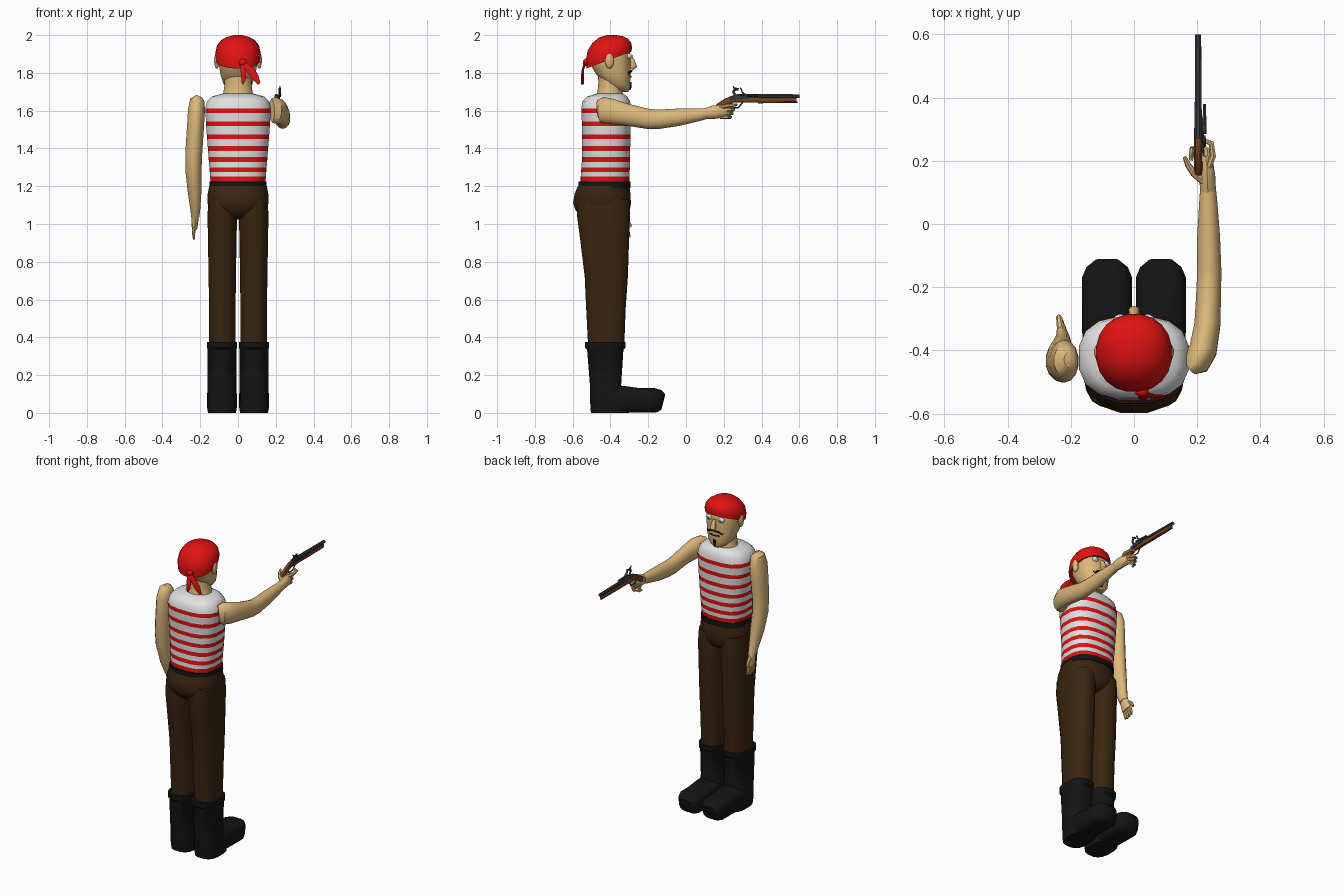
import bpy, bmesh, math
from mathutils import Vector as V


def material(name, rgb):
    m = bpy.data.materials.new(name)
    m.diffuse_color = (*rgb, 1)
    return m


SKIN = material("tan_skin", (0.72, 0.48, 0.20))
RED = material("bright_red", (0.75, 0.006, 0.006))
WHITE = material("off_white", (0.75, 0.75, 0.75))
BROWN = material("dark_brown", (0.042, 0.018, 0.005))
BLACK = material("soft_black", (0.007, 0.007, 0.008))
STEEL = material("gun_steel", (0.04, 0.045, 0.05))
WOOD = material("stock_wood", (0.20, 0.055, 0.015))
BLUE = material("eye_blue", (0.08, 0.22, 0.45))


def skin(name, rings, mats, n=16, p=2.0, rule=None):
    """Loft rings of (centre, u axis, v axis), superellipse power p."""
    bm = bmesh.new()
    loops = []
    for c, u, v in rings:
        loop = []
        for i in range(n):
            a = 2 * math.pi * (i + 0.5) / n
            cx, cy = math.cos(a), math.sin(a)
            k = 2 / p
            loop.append(bm.verts.new(V(c) + V(u) * math.copysign(abs(cx) ** k, cx)
                                     + V(v) * math.copysign(abs(cy) ** k, cy)))
        loops.append(loop)
    for a, b in zip(loops, loops[1:]):
        for i in range(n):
            bm.faces.new((a[i], a[(i + 1) % n], b[(i + 1) % n], b[i]))
    bm.faces.new(loops[0][::-1])
    bm.faces.new(loops[-1])
    bmesh.ops.recalc_face_normals(bm, faces=bm.faces)
    if rule:
        for f in bm.faces:
            f.material_index = rule(f.calc_center_median())
    me = bpy.data.meshes.new(name)
    bm.to_mesh(me)
    bm.free()
    for m in mats:
        me.materials.append(m)
    ob = bpy.data.objects.new(name, me)
    bpy.context.collection.objects.link(ob)
    return ob


def stack(name, rows, mats, x=0.0, **kw):
    """Upright loft; rows are (z, back y, front y, half width)."""
    rings = [((x, (b + f) / 2, z), (w, 0, 0), (0, (f - b) / 2, 0)) for z, b, f, w in rows]
    return skin(name, rings, mats, **kw)


def tube(name, pts, mat, n=10, p=2.0):
    """Tube through (x, y, z, radius across, radius other way)."""
    P = [V(q[:3]) for q in pts]
    rings = []
    for i, q in enumerate(pts):
        t = (P[min(i + 1, len(P) - 1)] - P[max(i - 1, 0)]).normalized()
        ref = V((1, 0, 0)) if abs(t.x) < 0.8 else V((0, 1, 0))
        u = (ref - t * ref.dot(t)).normalized()
        rings.append((P[i], u * q[3], t.cross(u) * q[-1]))
    return skin(name, rings, [mat], n=n, p=p)


def ball(name, c, r, mat, n=12):
    rings = [((c[0], c[1], c[2] + r[2] * math.sin(a)), (r[0] * math.cos(a), 0, 0), (0, r[1] * math.cos(a), 0))
             for a in [math.radians(-85 + 17 * k) for k in range(11)]]
    return skin(name, rings, [mat], n=n)


# Boots and trouser legs
for side, s in (("left", -1), ("right", 1)):
    x = 0.085 * s
    stack(side + "_boot_shaft", [(0, -.505, -.30, .075), (.03, -.508, -.30, .08), (.15, -.51, -.342, .077),
          (.335, -.525, -.33, .077), (.345, -.537, -.318, .081), (.375, -.537, -.318, .081)], [BLACK], x=x, p=2.8)
    tube(side + "_boot_foot", [(x, -.46, .07, .076, .07), (x, -.33, .072, .08, .072), (x, -.25, .066, .08, .066),
         (x, -.17, .066, .08, .066), (x, -.14, .063, .066, .06), (x, -.12, .058, .04, .042)], BLACK, n=16, p=3.5)
    stack(side + "_trouser_leg", [(.36, -.52, -.325, .07), (.55, -.53, -.318, .072), (.72, -.538, -.306, .073),
          (.9, -.56, -.30, .077), (1.05, -.58, -.294, .079), (1.13, -.575, -.30, .075)], [BROWN], x=x * .98, p=2.5)

# Hips and belt
stack("trouser_hips", [(1.025, -.52, -.35, .05), (1.045, -.565, -.31, .105), (1.075, -.588, -.295, .145),
      (1.11, -.60, -.289, .165), (1.16, -.592, -.292, .163), (1.2, -.575, -.297, .155)], [BROWN], p=2.4)
stack("belt", [(1.19, -.572, -.292, .154), (1.225, -.57, -.292, .152)], [BLACK], p=2.6)

# Striped sleeveless shirt: extra rings at every stripe edge
profile = [(1.215, -.562, -.298, .147), (1.35, -.552, -.294, .158), (1.5, -.552, -.292, .17), (1.61, -.556, -.29, .176),
           (1.65, -.55, -.294, .166), (1.675, -.525, -.31, .14), (1.69, -.475, -.33, .085)]
stripes = [1.238, 1.287, 1.342, 1.40, 1.462, 1.53, 1.60]


def at(z):
    for a, b in zip(profile, profile[1:]):
        if a[0] <= z <= b[0]:
            t = (z - a[0]) / (b[0] - a[0])
            return tuple(p + (q - p) * t for p, q in zip(a, b))


levels = sorted({r[0] for r in profile} | {z + d for z in stripes for d in (-.0125, .0125)})
stack("striped_shirt", [at(z) for z in levels], [WHITE, RED], p=2.6,
      rule=lambda c: int(any(abs(c.z - z) < .0125 for z in stripes)))

# Neck, head and ears
stack("neck", [(1.66, -.48, -.325, .09), (1.70, -.47, -.335, .078), (1.75, -.465, -.34, .072),
               (1.82, -.47, -.34, .075)], [SKIN])
stack("head", [(1.70, -.36, -.305, .025), (1.712, -.385, -.298, .05), (1.74, -.43, -.295, .077), (1.79, -.475, -.293, .094),
               (1.85, -.51, -.293, .103), (1.90, -.52, -.294, .107), (1.95, -.50, -.305, .095),
               (1.98, -.46, -.34, .06)], [SKIN], n=20, p=2.3)
tube("nose", [(0, -.294, 1.885, .010), (0, -.284, 1.86, .014), (0, -.278, 1.835, .019), (0, -.29, 1.822, .012)], SKIN)
for side, s in (("left", -1), ("right", 1)):
    ball(side + "_ear", (.112 * s, -.405, 1.865), (.015, .024, .042), SKIN)
    ball(side + "_eye", (.043 * s, -.303, 1.888), (.022, .018, .016), WHITE)
    ball(side + "_iris", (.043 * s, -.288, 1.888), (.008, .005, .008), BLUE)
    tube(side + "_moustache", [(.004 * s, -.287, 1.812, .005), (.03 * s, -.291, 1.81, .006),
                               (.052 * s, -.301, 1.795, .004), (.06 * s, -.306, 1.805, .002)], BLACK, n=6)
tube("mouth", [(-.035, -.295, 1.783, .004), (0, -.291, 1.78, .004), (.035, -.295, 1.783, .004)], BLACK, n=6)
tube("chin_beard", [(0, -.294, 1.752, .012, .005), (0, -.293, 1.73, .009, .006), (0, -.297, 1.71, .004, .004)], BLACK, n=6)

# Bandana, tilted down to the back, with knot and tails
cap = [(1.868, -.408, .117, .120, .045), (1.90, -.408, .121, .124, .035), (1.94, -.406, .113, .116, .022),
       (1.97, -.402, .092, .095, .012), (1.99, -.398, .06, .065, .004), (2.0, -.395, .022, .025, 0)]
skin("bandana", [((0, y, z), (w, 0, 0), (0, d, t)) for z, y, w, d, t in cap], [RED], n=20, p=2.15)
ball("bandana_knot", (.025, -.53, 1.855), (.022, .018, .02), RED, n=8)
tube("bandana_long_tail", [(.02, -.532, 1.86, .01, .006), (.06, -.545, 1.82, .02, .006), (.09, -.545, 1.78, .022, .005),
                           (.112, -.545, 1.742, .008, .004)], RED, n=8)
tube("bandana_short_tail", [(.02, -.532, 1.86, .01, .006), (.028, -.548, 1.81, .015, .006),
                            (.03, -.552, 1.77, .014, .005), (.024, -.552, 1.74, .004, .003)], RED, n=8)

# Hanging arm and hand
tube("left_arm", [(-.205, -.43, 1.675, .018, .025), (-.215, -.432, 1.655, .04, .05), (-.22, -.434, 1.60, .046, .068),
                  (-.226, -.436, 1.5, .046, .066), (-.234, -.436, 1.38, .046, .06), (-.236, -.428, 1.29, .044, .056),
                  (-.23, -.405, 1.18, .038, .05), (-.226, -.375, 1.08, .027, .034), (-.226, -.36, 1.04, .022, .03)], SKIN, n=14)
tube("left_palm", [(-.226, -.362, 1.05, .02, .028), (-.228, -.35, 1.01, .018, .036), (-.23, -.34, .975, .014, .036)], SKIN)
for i in range(4):
    y = -.37 + i * .019
    tube("left_finger_%d" % (i + 1), [(-.23, y, .985, .01), (-.235, y + .008, .95, .009),
         (-.232, y + .014, .918 + .006 * abs(i - 1), .006)], SKIN, n=7)
tube("left_thumb", [(-.23, -.34, 1.03, .012), (-.235, -.31, 1.015, .011), (-.238, -.293, .985, .008)], SKIN, n=7)

# Outstretched arm
tube("right_arm", [(.178, -.455, 1.60, .025, .06), (.195, -.44, 1.602, .045, .07), (.218, -.40, 1.597, .045, .068),
                   (.232, -.32, 1.58, .042, .058), (.237, -.20, 1.556, .04, .053), (.238, -.14, 1.555, .039, .051),
                   (.236, -.04, 1.565, .037, .046), (.235, .06, 1.578, .03, .035), (.234, .12, 1.586, .025, .027)], SKIN, n=14)
tube("right_palm", [(.234, .10, 1.584, .025, .028), (.232, .145, 1.592, .027, .036), (.23, .19, 1.596, .022, .034),
                    (.226, .215, 1.596, .014, .026)], SKIN)
# Curled fingers, trigger finger and thumb
for i in range(3):
    z, y = 1.606 - i * .02, .205 - i * .008
    tube("right_finger_%d" % (i + 1), [(.23, y - .01, z, .011), (.23, y + .03, z, .011), (.207, y + .045, z, .01),
                                       (.184, y + .035, z, .009), (.18, y + .012, z, .007)], SKIN, n=7)
tube("trigger_finger", [(.236, .18, 1.618, .011), (.25, .215, 1.625, .01), (.245, .255, 1.63, .009),
                        (.215, .268, 1.632, .007)], SKIN, n=7)
tube("right_thumb", [(.222, .135, 1.605, .014), (.19, .16, 1.615, .012), (.172, .185, 1.625, .01),
                     (.16, .212, 1.632, .006)], SKIN, n=7)

# Flintlock pistol
G = .203
tube("pistol_barrel", [(G, .27, 1.677, .012), (G, .45, 1.677, .0115), (G - .001, .60, 1.677, .0105)], STEEL, n=8)
tube("pistol_stock", [(G, .155, 1.607, .011, .012), (G, .175, 1.622, .014, .018), (G, .21, 1.645, .013, .018),
                      (G, .25, 1.662, .013, .019), (G, .30, 1.66, .013, .018), (G, .40, 1.657, .011, .013),
                      (G, .585, 1.658, .010, .012)], WOOD, n=10, p=2.5)
tube("ramrod", [(G, .38, 1.643, .004), (G, .59, 1.645, .004)], STEEL, n=6)
tube("lock_plate", [(G + .014, .23, 1.664, .004, .009), (G + .015, .29, 1.672, .004, .013),
                    (G + .014, .335, 1.672, .004, .009)], STEEL, n=8, p=3)
tube("hammer", [(G + .02, .265, 1.675, .005, .009), (G + .02, .25, 1.70, .005, .007), (G + .02, .262, 1.715, .006, .009),
                (G + .018, .278, 1.712, .006, .007)], STEEL, n=7)
tube("hammer_spur", [(G + .02, .258, 1.712, .004), (G + .018, .25, 1.73, .003)], STEEL, n=6)
tube("frizzen", [(G + .018, .31, 1.685, .008, .006), (G + .018, .297, 1.70, .007, .004),
                 (G + .018, .288, 1.722, .006, .003)], STEEL, n=6)
tube("powder_pan", [(G + .02, .285, 1.682, .007, .005), (G + .02, .38, 1.68, .006, .005)], STEEL, n=6)
tube("trigger_guard", [(G, .22, 1.635, .004), (G, .235, 1.615, .004), (G, .275, 1.615, .004),
                       (G, .30, 1.643, .004)], STEEL, n=6)

# Smooth shading with crisp edges
for ob in bpy.context.collection.objects:
    ob.select_set(True)
    bpy.context.view_layer.objects.active = ob
bpy.ops.object.shade_smooth_by_angle(angle=math.radians(40))
